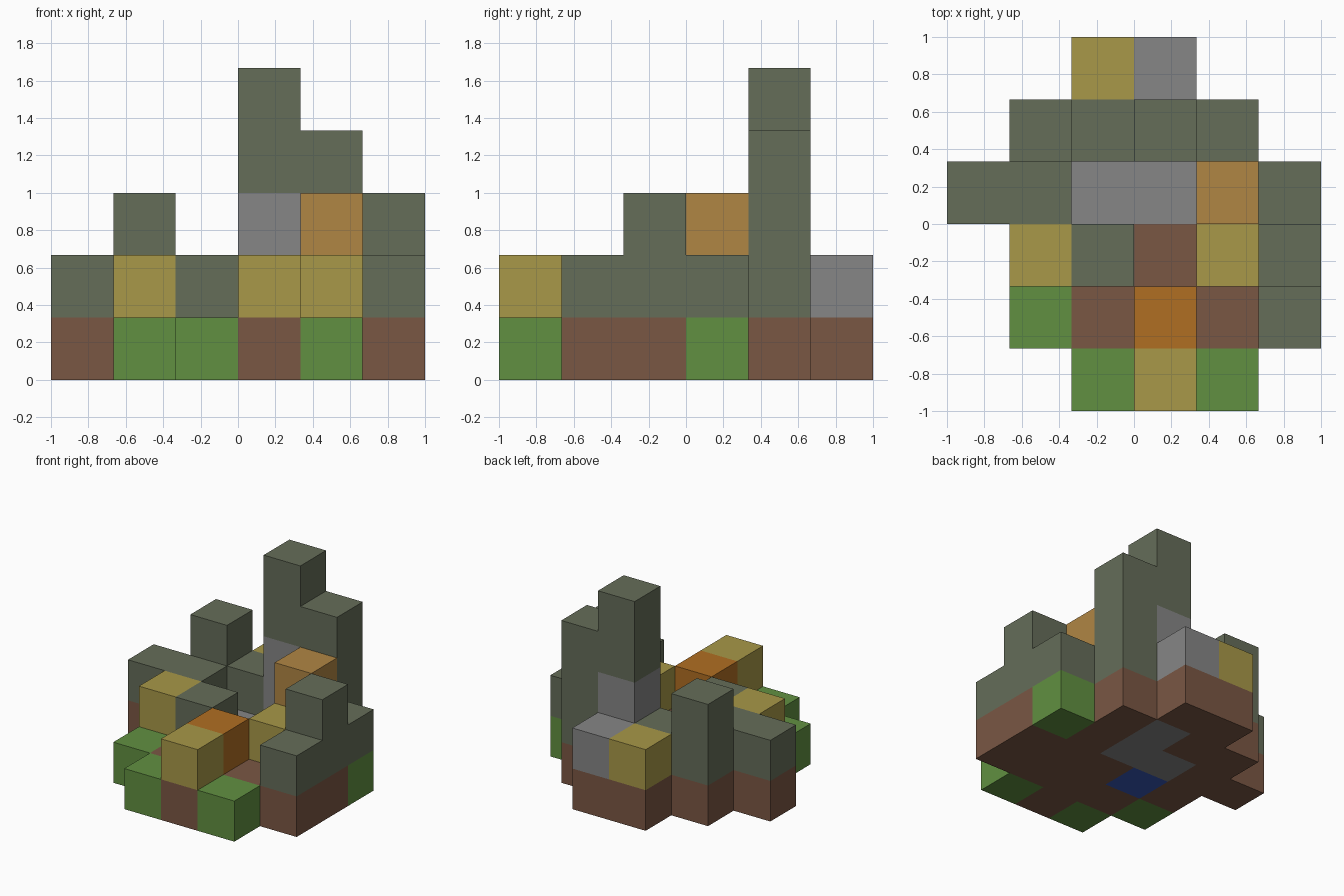
import bpy
import bmesh
from mathutils import Vector

cube = bpy.data.objects.get("Cube")
if cube:
    bpy.data.objects.remove(cube, do_unlink=True)

CELL = 1 / 3

# Part letter: object name, material name, sRGB colour
PARTS = {
    "B": ("soil_base", "brown soil", "7A5744"),
    "T": ("turf_blocks", "grass green", "619041"),
    "S": ("stone_walls", "mossy stone", "656D59"),
    "G": ("hearth_and_chimney", "grey stone", "868686"),
    "Y": ("plank_blocks", "yellow planks", "A89848"),
    "L": ("shelf_block", "light orange wood", "B08644"),
    "O": ("porch_block", "deep orange wood", "B06E22"),
    "W": ("water_block", "water blue", "3957B9"),
}

# Floor plans from the ground up, each row running left to right, back row first
PLANS = [
    ["..BB..", ".BBGB.", "BBGGBT", ".BWBBB", ".TBBBB", "..TBT."],
    ["..YG..", ".SSGS.", "SS..YS", ".YS.YS", "...O.S", "...Y.."],
    ["......", ".S.GS.", "....L.", ".....S", "......", "......"],
    ["......", "...SS.", "......", "......", "......", "......"],
    ["......", "...S..", "......", "......", "......", "......"],
]

blocks = {
    (x, len(plan) - 1 - row, z): letter
    for z, plan in enumerate(PLANS)
    for row, line in enumerate(plan)
    for x, letter in enumerate(line)
    if letter != "."
}


def linear(channel):
    c = channel / 255
    return c / 12.92 if c <= 0.04045 else ((c + 0.055) / 1.055) ** 2.4


def make_material(name, code):
    colour = (*[linear(c) for c in bytes.fromhex(code)], 1)
    mat = bpy.data.materials.new(name)
    mat.use_nodes = True
    mat.diffuse_color = colour
    shader = next(n for n in mat.node_tree.nodes if n.type == "BSDF_PRINCIPLED")
    shader.inputs["Base Color"].default_value = colour
    return mat


def add_side(bm, cell, axis, sign):
    """Add one square side of a block, facing outwards."""
    n, u, v = Vector(), Vector(), Vector()
    n[axis] = sign
    u[(axis + 1) % 3] = sign
    v[(axis + 2) % 3] = 1
    centre = Vector(cell) + Vector((0.5, 0.5, 0.5)) + n / 2
    corners = [centre + (u * a + v * b) / 2
               for a, b in ((-1, -1), (1, -1), (1, 1), (-1, 1))]
    shift = Vector((3, 3, 0))
    bm.faces.new([bm.verts.new((p - shift) * CELL) for p in corners])


def build_part(letter, name, mat):
    bm = bmesh.new()
    for cell, kind in blocks.items():
        if kind != letter:
            continue
        for axis in range(3):
            for sign in (-1, 1):
                beside = list(cell)
                beside[axis] += sign
                # Sides pressed against another block stay open
                if tuple(beside) not in blocks:
                    add_side(bm, cell, axis, sign)
    bmesh.ops.remove_doubles(bm, verts=bm.verts, dist=0.001)
    mesh = bpy.data.meshes.new(name)
    bm.to_mesh(mesh)
    bm.free()
    mesh.materials.append(mat)
    bpy.context.collection.objects.link(bpy.data.objects.new(name, mesh))


for letter, (part, colour_name, code) in PARTS.items():
    build_part(letter, part, make_material(colour_name, code))
